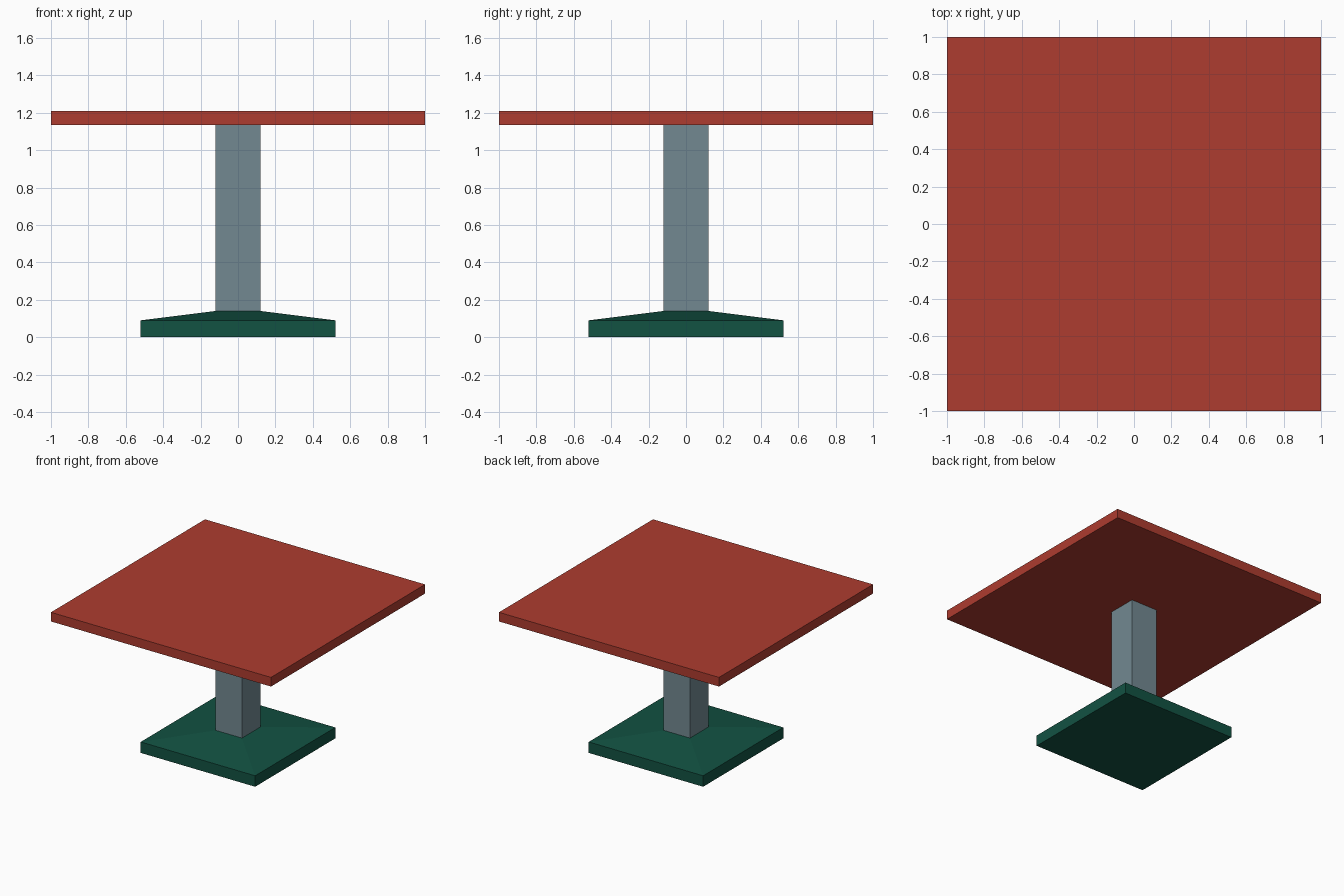
import bpy, bmesh
from mathutils import Vector

if "Cube" in bpy.data.objects:
    bpy.data.objects.remove(bpy.data.objects["Cube"])


def material(name, rgb):
    m = bpy.data.materials.new(name)
    m.diffuse_color = (*rgb, 1)
    m.use_nodes = True
    m.node_tree.nodes["Principled BSDF"].inputs["Base Color"].default_value = m.diffuse_color
    return m


RED = material("brick_red", (0.42, 0.045, 0.029))
GREY = material("slate_grey", (0.17, 0.25, 0.285))
GREEN = material("dark_green", (0.006, 0.084, 0.055))


def finish(bm, name, mat):
    bmesh.ops.recalc_face_normals(bm, faces=bm.faces)
    me = bpy.data.meshes.new(name)
    bm.to_mesh(me)
    bm.free()
    me.materials.append(mat)
    bpy.context.collection.objects.link(bpy.data.objects.new(name, me))


def square_stack(levels):
    """Closed solid from square sections given as (half width, z)."""
    bm = bmesh.new()
    rings = [[bm.verts.new((x * h, y * h, z)) for x, y in
              ((-1, -1), (1, -1), (1, 1), (-1, 1))] for h, z in levels]
    for a, b in zip(rings, rings[1:]):
        for i in range(4):
            j = (i + 1) % 4
            bm.faces.new((a[i], a[j], b[j], b[i]))
    bm.faces.new(rings[0][::-1])
    bm.faces.new(rings[-1])
    return bm


def crack(pieces, co, no):
    """Split every piece that the plane crosses into two closed shards."""
    result = []
    for bm in pieces:
        sides = [(v.co - Vector(co)).dot(Vector(no)) for v in bm.verts]
        if min(sides) > -1e-4 or max(sides) < 1e-4:
            result.append(bm)
            continue
        for sign in (1, -1):
            half = bm.copy()
            cut = bmesh.ops.bisect_plane(
                half, geom=half.verts[:] + half.edges[:] + half.faces[:],
                plane_co=co, plane_no=Vector(no) * sign, clear_outer=True)
            edges = [e for e in cut["geom_cut"] if isinstance(e, bmesh.types.BMEdge)]
            bmesh.ops.holes_fill(half, edges=edges, sides=0)
            result.append(half)
        bm.free()
    return result


def finish_pieces(pieces, name, mat):
    for i, bm in enumerate(pieces):
        finish(bm, f"{name}_shard_{i + 1}", mat)


# Cracked tabletop: flat shards that share corner points
P = dict(a=(-0.93, 0.07), b=(-0.22, -0.04), c=(0, -0.01), d=(0.01, -0.17),
         e=(0.69, 0.39), f=(0.98, 0.12), g=(0.41, -0.66), h=(-0.77, -0.62),
         i=(-1, 0.02), j=(0, 1), k=(-0.91, 1), l=(-1, 0.6), m=(0.23, 1),
         n=(1, 0.12), o=(0.2, -1), p=(-0.29, -1), q=(-1, -0.41), r=(-1, -0.99),
         s=(-1, 1), t=(1, 1), u=(1, -1), v=(-1, -1))
shards = ("iajkl", "lks", "abcemj", "efntm", "bdc", "cdgfe", "fgoun",
          "iabdgophq", "qhr", "rhpv")
for i, shard in enumerate(shards):
    bm = bmesh.new()
    low = [bm.verts.new((*P[k], 1.135)) for k in shard]
    face = bm.faces.new(low)
    top = bmesh.ops.extrude_face_region(bm, geom=[face], use_keep_orig=True)["geom"]
    for v in top:
        if isinstance(v, bmesh.types.BMVert):
            v.co.z = 1.21
    finish(bm, f"tabletop_shard_{i + 1}", RED)

# Square column, broken across the middle and chipped at the top
column = [square_stack([(0.12, 0.14), (0.12, 1.135)])]
column = crack(column, (0, 0, 0.63), (0.27, -0.19, 1))
a, b, c = Vector((0.03, -0.12, 1.135)), Vector((0.12, -0.12, 0.87)), Vector((0.12, 0.1, 1.135))
column = crack(column, a, (b - a).cross(c - a).normalized())
finish_pieces(column, "column", GREY)

# Base plate with a shallow sloped top
base = [square_stack([(0.52, 0), (0.52, 0.09), (0.12, 0.14)])]
base = crack(base, (-0.31, 0, 0.05), (1, 0.1, -0.2))
base = crack(base, (0, -0.045, 0), (0.1, 1, 0))
finish_pieces(base, "base", GREEN)
